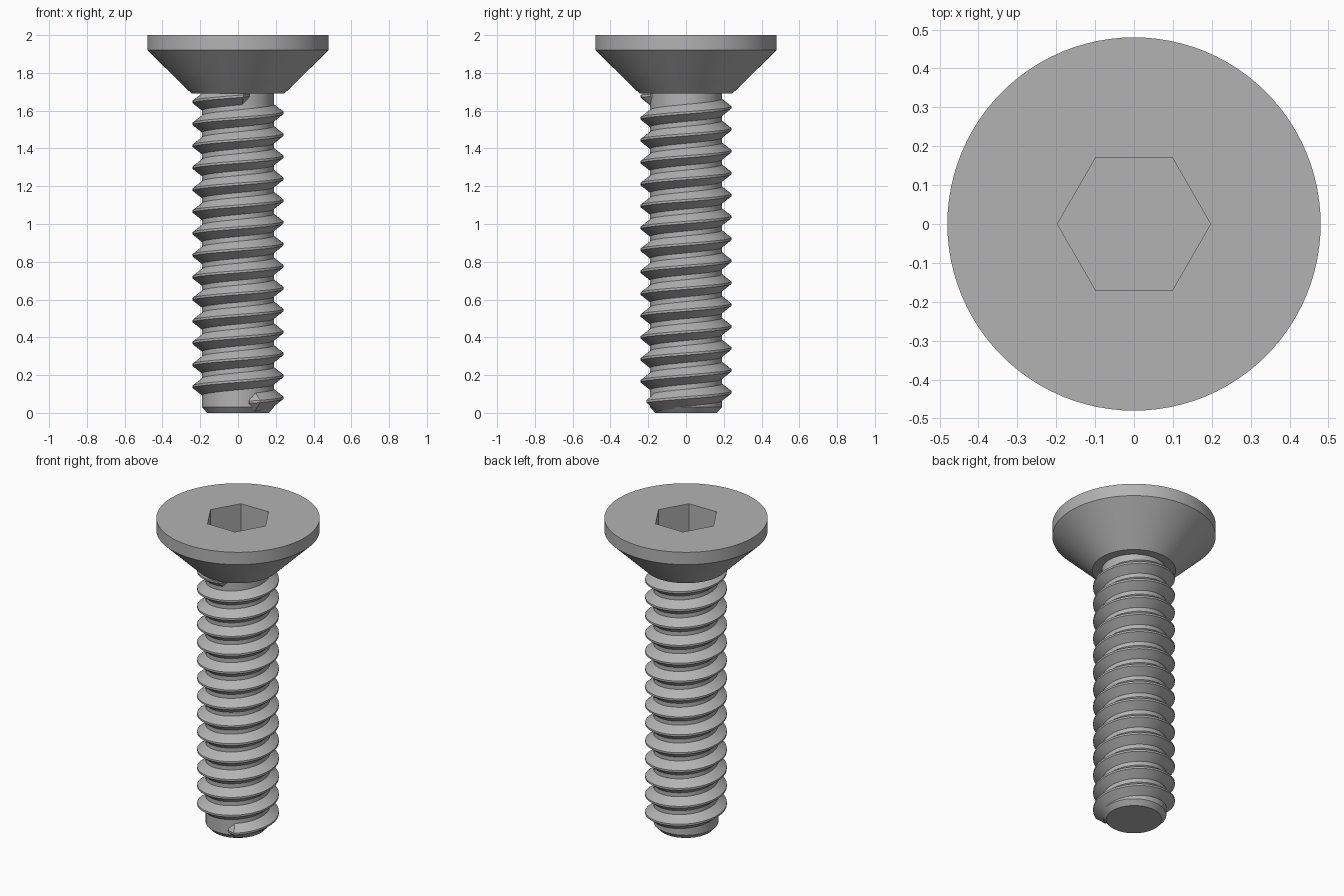
import bpy, bmesh, math

old = bpy.data.objects.get("Cube")
if old:
    bpy.data.objects.remove(old, do_unlink=True)

steel = bpy.data.materials.new("grey_steel")
steel.use_nodes = True
GREY = (0.45, 0.45, 0.45, 1)
steel.diffuse_color = GREY
steel.node_tree.nodes["Principled BSDF"].inputs["Base Color"].default_value = GREY


def finish(name, bm, smooth=True):
    bmesh.ops.recalc_face_normals(bm, faces=bm.faces)
    mesh = bpy.data.meshes.new(name)
    bm.to_mesh(mesh)
    bm.free()
    mesh.materials.append(steel)
    obj = bpy.data.objects.new(name, mesh)
    bpy.context.collection.objects.link(obj)
    if smooth:
        shade(obj)
    return obj


def shade(obj):
    bpy.ops.object.select_all(action="DESELECT")
    obj.select_set(True)
    bpy.context.view_layer.objects.active = obj
    bpy.ops.object.shade_smooth_by_angle(angle=math.radians(25))


def ring(bm, radius, z, sides):
    return [bm.verts.new((radius * math.cos(a), radius * math.sin(a), z))
            for a in (math.tau * i / sides for i in range(sides))]


def turned(name, profile, sides=96, smooth=True):
    """Closed solid turned from (radius, z) points."""
    bm = bmesh.new()
    rings = [ring(bm, r, z, sides) for r, z in profile]
    for low, high in zip(rings, rings[1:]):
        for i in range(sides):
            j = (i + 1) % sides
            bm.faces.new((low[i], low[j], high[j], high[i]))
    bm.faces.new(rings[0][::-1])
    bm.faces.new(rings[-1])
    return finish(name, bm, smooth)


# Countersunk head with hexagonal socket
head = turned("head", [(0.245, 1.69), (0.48, 1.92), (0.48, 2.0)], smooth=False)
cutter = turned("socket_cutter", [(0.197, 1.8), (0.197, 2.1)], sides=6, smooth=False)
cutter.hide_render = True
cut = head.modifiers.new("socket", "BOOLEAN")
cut.operation = "DIFFERENCE"
cut.solver = "EXACT"
cut.object = cutter
bpy.context.view_layer.objects.active = head
bpy.ops.object.modifier_apply(modifier=cut.name)
bpy.data.objects.remove(cutter, do_unlink=True)
shade(head)

# Shank with chamfered tip
ROOT, CREST = 0.19, 0.24
turned("shank", [(0.163, 0), (ROOT, 0.03), (ROOT, 1.7)])

# Right-handed helical thread with short run-outs at both ends
PITCH, STEPS = 0.116, 64
START_ANGLE, START_Z, TURNS = math.radians(-72), 0.057, 14
INNER = ROOT - 0.01
bm = bmesh.new()
count = int(TURNS * STEPS)
sections = []
for i in range(count + 1):
    a = START_ANGLE + math.tau * i / STEPS
    z = START_Z + PITCH * i / STEPS
    grow = min(1, 0.3 + 0.35 * min(i, count - i))
    top = INNER + (CREST - INNER) * grow
    shape = [(INNER, -0.053 * grow), (top, -0.006), (top, 0.006), (INNER, 0.053 * grow)]
    sections.append([bm.verts.new((r * math.cos(a), r * math.sin(a), z + h))
                     for r, h in shape])
for s, t in zip(sections, sections[1:]):
    for k in range(4):
        m = (k + 1) % 4
        bm.faces.new((s[k], s[m], t[m], t[k]))
bm.faces.new(sections[0])
bm.faces.new(sections[-1][::-1])
finish("thread", bm)
